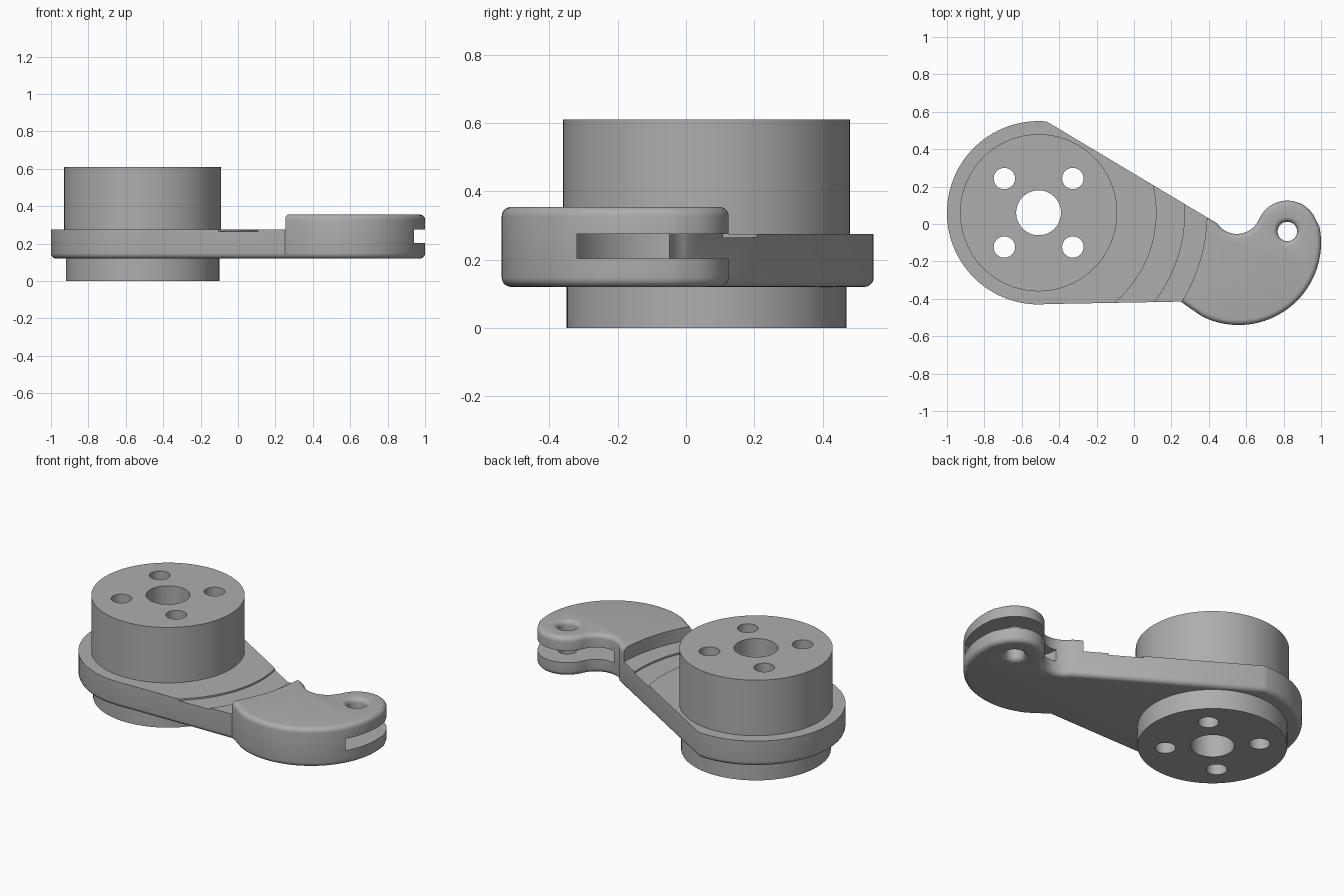
import bpy, bmesh
from math import cos, sin, radians, pi

cube = bpy.data.objects.get("Cube")
if cube:
    bpy.data.objects.remove(cube)

grey = bpy.data.materials.new("plain grey")
grey.use_nodes = True
colour = (0.42, 0.42, 0.42, 1)
grey.diffuse_color = colour
grey.node_tree.nodes["Principled BSDF"].inputs["Base Color"].default_value = colour

HUB = (-0.51, 0.06)
PIVOT = (0.82, -0.04)
BOTTOM, DECK, TOP = 0.12, 0.275, 0.355


def arc(centre, r, start, end, steps):
    angles = [radians(start + (end - start) * i / steps) for i in range(steps + 1)]
    return [(centre[0] + r * cos(a), centre[1] + r * sin(a)) for a in angles]


def make_object(name, bm):
    bmesh.ops.recalc_face_normals(bm, faces=bm.faces)
    mesh = bpy.data.meshes.new(name)
    bm.to_mesh(mesh)
    bm.free()
    mesh.materials.append(grey)
    obj = bpy.data.objects.new(name, mesh)
    bpy.context.collection.objects.link(obj)
    return obj


def prism(name, outline, z0, z1, fillet=0):
    """Extrude an outline upwards, optionally rounding both rims."""
    bm = bmesh.new()
    base = bm.faces.new([bm.verts.new((x, y, z0)) for x, y in outline])
    new = bmesh.ops.extrude_face_region(bm, geom=[base])["geom"]
    bmesh.ops.translate(bm, vec=(0, 0, z1 - z0),
                        verts=[v for v in new if isinstance(v, bmesh.types.BMVert)])
    bmesh.ops.recalc_face_normals(bm, faces=bm.faces)
    if fillet:
        rims = [e for e in bm.edges if abs(e.verts[0].co.z - e.verts[1].co.z) < 1e-5]
        bmesh.ops.bevel(bm, geom=rims, offset=fillet, segments=5, profile=0.5,
                        affect="EDGES", clamp_overlap=False)
    return make_object(name, bm)


def cylinder(name, centre, r, z0, z1, sides=96):
    return prism(name, arc(centre, r, 0, 360, sides)[:-1], z0, z1)


def lathe(name, centre, profile, sides=48):
    """Closed solid from (radius, height) rings, capped at both ends."""
    bm = bmesh.new()
    rings = [[bm.verts.new((x, y, z)) for x, y in arc(centre, r, 0, 360, sides)[:-1]]
             for r, z in profile]
    for low, high in zip(rings, rings[1:]):
        for i in range(sides):
            j = (i + 1) % sides
            bm.faces.new((low[i], low[j], high[j], high[i]))
    bm.faces.new(rings[0])
    bm.faces.new(rings[-1])
    return make_object(name, bm)


def cut(obj, cutters):
    bpy.context.view_layer.objects.active = obj
    for cutter in cutters:
        cutter.hide_render = True
        mod = obj.modifiers.new("cut", "BOOLEAN")
        mod.operation, mod.solver, mod.object = "DIFFERENCE", "EXACT", cutter
        bpy.ops.object.modifier_apply(modifier=mod.name)


# Arm: round hub plate, tapering web and hooked head in one outline
outline = arc(HUB, 0.49, 85, 275, 72)
outline += [(0.25, -0.415)]
outline += arc((0.56, -0.1), 0.44, -117, 11, 48)
outline += arc(PIVOT, 0.165, 22, 157, 32)
outline += arc((0.55, 0.075), 0.128, -25, -146, 24)
arm = prism("arm", outline, BOTTOM, TOP, fillet=0.028)

# Hub bosses above and below the arm
upper_boss = cylinder("upper_boss", HUB, 0.42, DECK, 0.61)
lower_boss = cylinder("lower_boss", HUB, 0.41, 0, BOTTOM)

# Lowered deck, shallow curved groove and fork slot
deck_cutter = cylinder("deck_cutter", HUB, 0.90, DECK, 0.5, 192)
ring = cylinder("groove_cutter", HUB, 0.78, DECK - 0.01, DECK + 0.02, 192)
ring_core = cylinder("groove_core", HUB, 0.63, 0, 0.5, 192)
cut(ring, [ring_core])
slot_cutter = cylinder("slot_cutter", PIVOT, 0.305, 0.203, DECK)

# Pivot hole with rounded rims
r, f = 0.052, 0.028
flare = [(r + f * (1 - cos(a)), TOP - f + f * sin(a))
         for a in (i * pi / 10 for i in range(6))]
mirrored = [(rad, BOTTOM + TOP - z) for rad, z in reversed(flare)]
ends = [(r + f, BOTTOM - 0.05)], [(r + f, TOP + 0.05)]
pivot_cutter = lathe("pivot_cutter", PIVOT, ends[0] + mirrored + flare + ends[1])

# Shaft hole and four bolt holes through the hub
hole_cutters = [cylinder("shaft_cutter", HUB, 0.12, -0.1, 0.8, 64)]
for sx in (-1, 1):
    for sy in (-1, 1):
        spot = (HUB[0] + sx * 0.183, HUB[1] + sy * 0.183)
        hole_cutters.append(cylinder("bolt_cutter", spot, 0.057, -0.1, 0.8, 40))

cut(arm, [deck_cutter, ring, slot_cutter, pivot_cutter] + hole_cutters)
cut(upper_boss, hole_cutters)
cut(lower_boss, hole_cutters)

for helper in [deck_cutter, ring, ring_core, slot_cutter, pivot_cutter] + hole_cutters:
    bpy.data.objects.remove(helper)

# Smooth curved walls, keep the machined edges crisp
bpy.ops.object.select_all(action="DESELECT")
for part in (arm, upper_boss, lower_boss):
    part.select_set(True)
bpy.context.view_layer.objects.active = arm
bpy.ops.object.shade_smooth_by_angle(angle=radians(30))
